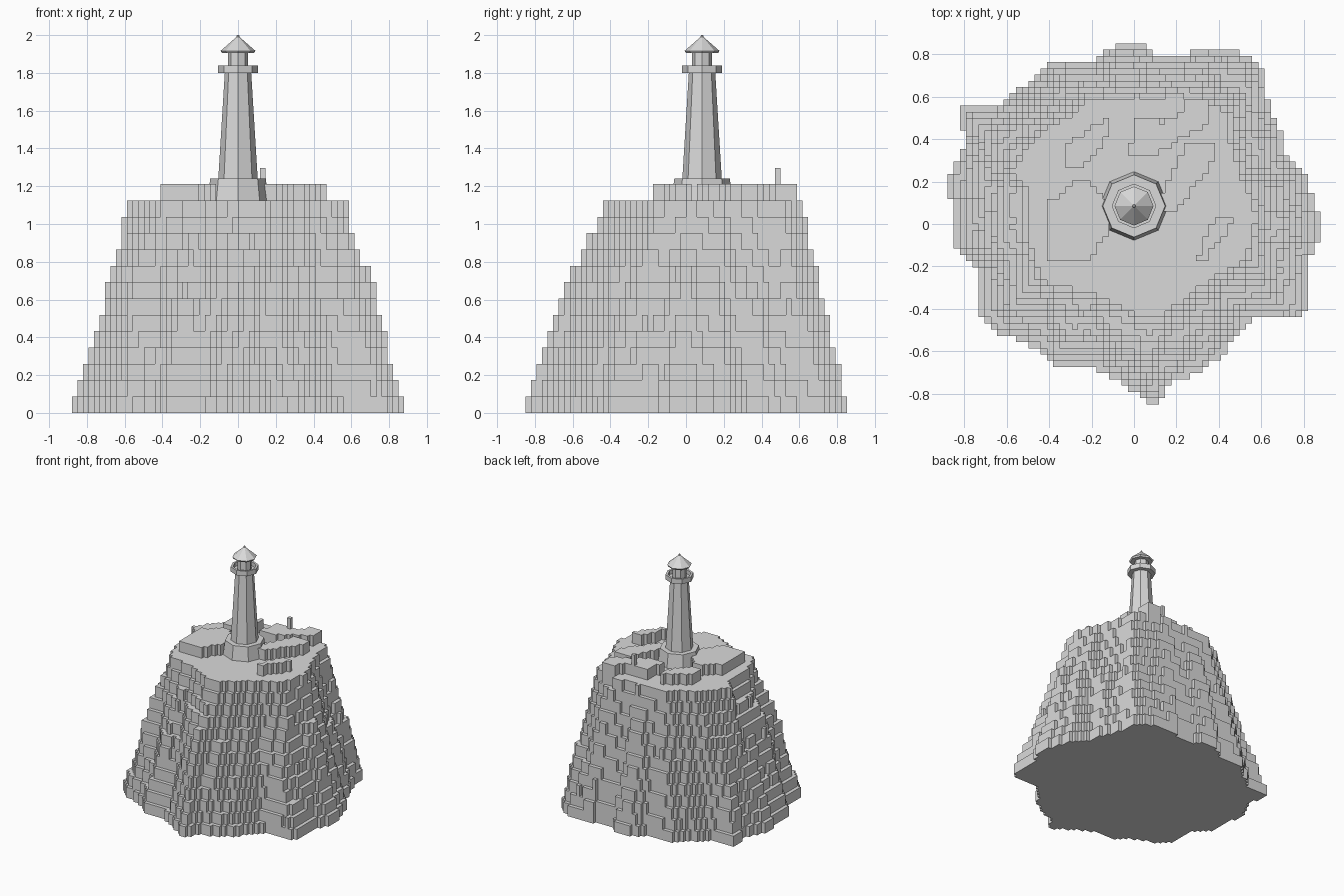
import bpy, bmesh, math
from mathutils import Vector, noise

if "Cube" in bpy.data.objects:
    bpy.data.objects.remove(bpy.data.objects["Cube"])

grey = bpy.data.materials.new("stone grey")
grey.diffuse_color = (0.7, 0.7, 0.7, 1)
grey.use_nodes = True
grey.node_tree.nodes["Principled BSDF"].inputs["Base Color"].default_value = grey.diffuse_color


def finish(bm, name):
    me = bpy.data.meshes.new(name)
    bm.to_mesh(me)
    bm.free()
    me.materials.append(grey)
    ob = bpy.data.objects.new(name, me)
    bpy.context.collection.objects.link(ob)
    return ob


# ---- stepped rock: square columns whose height falls from plateau rim to base rim
S, NX, NY = 1.76 / 60, 60, 58       # column width and counts
STEP, PLATEAU = 0.0865, 13          # layer height, layers up to the plateau
CX, CY = 0.0, 0.06                  # centre the outlines are measured from

base = [(-.07, .85), (.01, .85), (.1, .80), (.26, .79), (.28, .82), (.46, .82), (.5, .79),
        (.59, .76), (.63, .57), (.68, .45), (.7, .32), (.8, .23), (.85, .08), (.88, .03),
        (.88, -.01), (.85, -.1), (.82, -.15), (.82, -.38), (.79, -.44), (.55, -.44),
        (.4, -.63), (.3, -.69), (.17, -.75), (.11, -.85), (.07, -.85), (0, -.78),
        (-.1, -.72), (-.22, -.66), (-.38, -.66), (-.45, -.58), (-.65, -.5), (-.72, -.44),
        (-.72, -.22), (-.85, -.1), (-.85, .12), (-.88, .15), (-.88, .2), (-.82, .3),
        (-.78, .42), (-.82, .44), (-.82, .54), (-.65, .55), (-.5, .66), (-.4, .75), (-.18, .77)]
rim = [(-.2, .57), (.2, .59), (.44, .51), (.43, .4), (.49, .2), (.56, .03), (.51, -.15),
       (.39, -.2), (.2, -.35), (.1, -.43), (0, -.39), (-.15, -.32), (-.4, -.25),
       (-.46, -.15), (-.49, 0), (-.48, .15), (-.58, .25), (-.5, .31), (-.44, .41), (-.3, .49)]
# raised ledges on the plateau
ledges = [
    [(-.4, -.17), (-.2, -.17), (-.13, -.04), (-.1, .1), (-.2, .2), (-.3, .19), (-.4, .1)],
    [(-.33, .27), (-.22, .28), (-.12, .42), (-.11, .49), (-.2, .47), (-.33, .35)],
    [(-.02, .33), (.1, .33), (.22, .4), (.35, .48), (.34, .58), (.25, .58), (.2, .49), (0, .49)],
    [(.1, .05), (.2, .06), (.3, .2), (.38, .3), (.38, .39), (.26, .39), (.15, .2)],
    [(.3, -.17), (.34, -.16), (.42, -.07), (.46, .02), (.38, .02), (.33, -.07)],
]


def reach(poly, d):
    """Distance from the centre to the outline along unit direction d."""
    best = 0
    for (ax, ay), (bx, by) in zip(poly, poly[1:] + poly[:1]):
        ax, ay, ex, ey = ax - CX, ay - CY, bx - ax, by - ay
        det = d.x * ey - d.y * ex
        if abs(det) < 1e-9:
            continue
        t = (ax * ey - ay * ex) / det
        u = (ax * d.y - ay * d.x) / det
        if t > 0 and -1e-6 <= u <= 1 + 1e-6:
            best = max(best, t)
    return best


def inside(poly, x, y):
    hit = False
    for (ax, ay), (bx, by) in zip(poly, poly[1:] + poly[:1]):
        if (ay > y) != (by > y) and x < ax + (y - ay) * (bx - ax) / (by - ay):
            hit = not hit
    return hit


def layers(i, j):
    x, y = -0.88 + (i + .5) * S, -0.85 + (j + .5) * S
    if (i, j) == (34, 45):
        return PLATEAU + 2                      # lone spike
    if any(inside(p, x, y) for p in ledges):
        return PLATEAU + 1
    v = Vector((x - CX, y - CY))
    r = v.length
    d = v.normalized()
    rb, rt = reach(base, d) + .006, reach(rim, d)
    if r > rb:
        return 0
    t = (rb - r) / max(rb - rt, .05)
    if t >= 1:
        return PLATEAU
    rough = noise.noise(Vector((x * 9, y * 9, 3.7))) * 1.8 * math.sin(math.pi * t)
    return max(1, min(PLATEAU, math.ceil(t * PLATEAU + rough)))


H = {(i, j): layers(i, j) for i in range(NX) for j in range(NY)}
bm = bmesh.new()


def quad(*pts):
    bm.faces.new([bm.verts.new(p) for p in pts])


for (i, j), h in H.items():
    if not h:
        continue
    x0, y0 = -0.88 + i * S, -0.85 + j * S
    x1, y1, z = x0 + S, y0 + S, h * STEP
    quad((x0, y0, z), (x1, y0, z), (x1, y1, z), (x0, y1, z))
    quad((x0, y1, 0), (x1, y1, 0), (x1, y0, 0), (x0, y0, 0))
    for di, dj, a, b in ((0, -1, (x0, y0), (x1, y0)), (1, 0, (x1, y0), (x1, y1)),
                         (0, 1, (x1, y1), (x0, y1)), (-1, 0, (x0, y1), (x0, y0))):
        low = H.get((i + di, j + dj), 0)
        if low < h:
            zl = low * STEP
            quad((*a, zl), (*b, zl), (*b, z), (*a, z))
bmesh.ops.remove_doubles(bm, verts=bm.verts, dist=1e-5)
finish(bm, "rock")


# ---- lighthouse: eight-sided parts turned from (radius, height) profiles
def part(name, *profile):
    bm = bmesh.new()
    rings = [[bm.verts.new((r * math.cos(k * math.pi / 4), r * math.sin(k * math.pi / 4), z))
              for k in range(8)] for r, z in profile]
    for a, b in zip(rings, rings[1:]):
        for k in range(8):
            n = (k + 1) % 8
            bm.faces.new((a[k], a[n], b[n], b[k]))
    bm.faces.new(rings[0][::-1])
    bm.faces.new(rings[-1])
    ob = finish(bm, name)
    ob.location.y = 0.085


part("plinth", (.165, 1.10), (.147, 1.24))
part("tower", (.105, 1.23), (.07, 1.80))
part("gallery", (.105, 1.80), (.105, 1.84), (.088, 1.84), (.088, 1.808))
part("lantern", (.052, 1.80), (.052, 1.91))
part("roof", (.085, 1.905), (.092, 1.917), (.008, 1.99))
part("finial", (.009, 1.985), (.006, 2.0))
